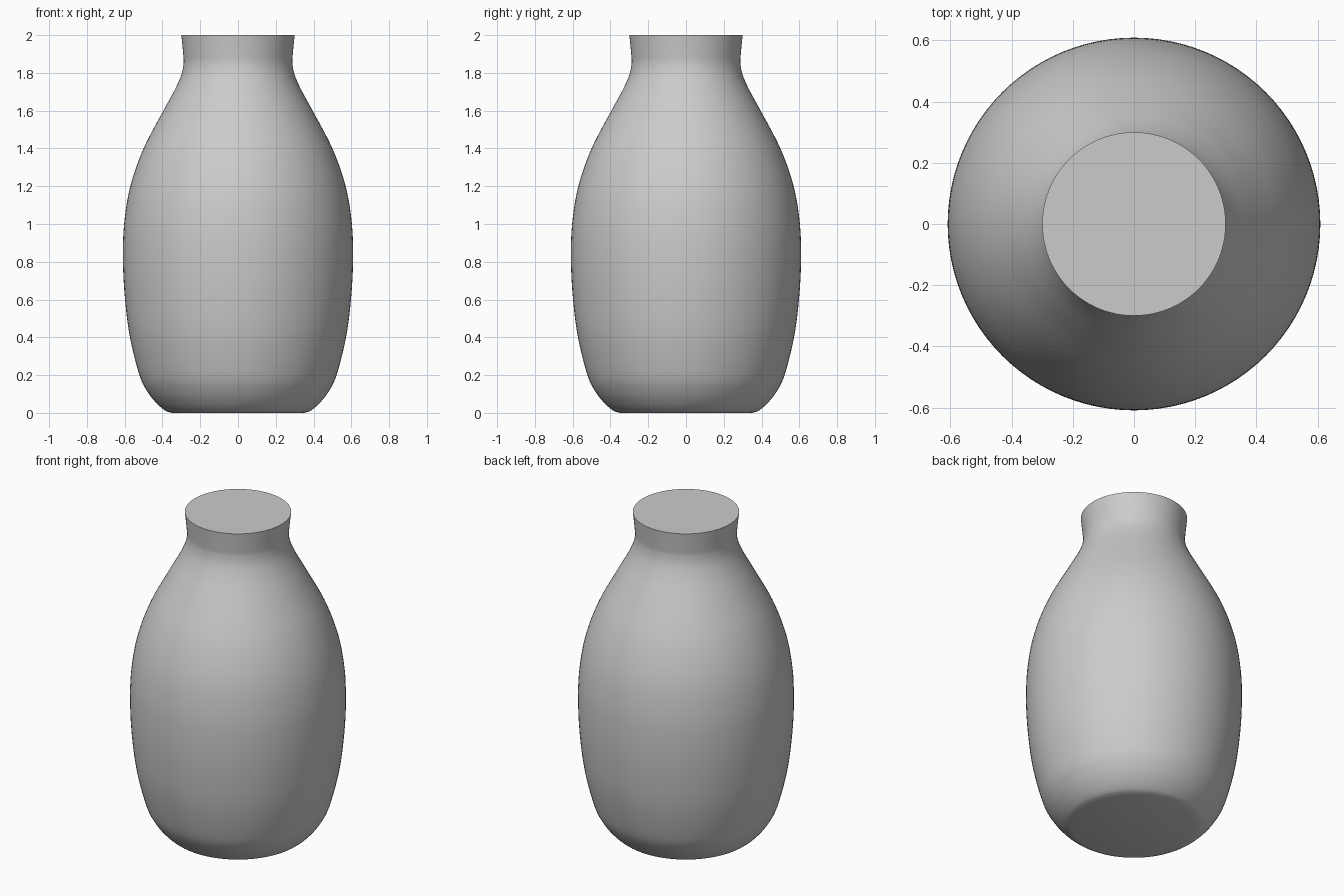
import bpy, bmesh, math
from mathutils import Vector

cube = bpy.data.objects.get("Cube")
if cube:
    bpy.data.objects.remove(cube, do_unlink=True)

SIDES = 96
STEPS = 5

# Plain grey clay
clay = bpy.data.materials.new("grey_clay")
clay.use_nodes = True
grey = (0.6, 0.6, 0.6, 1)
clay.diffuse_color = grey
clay.node_tree.nodes["Principled BSDF"].inputs["Base Color"].default_value = grey

# Half outline (radius, height) from base to rim
outline = [Vector(p) for p in (
    (0.35, 0), (0.385, 0.012), (0.43, 0.05), (0.478, 0.11), (0.522, 0.2),
    (0.572, 0.4), (0.598, 0.6), (0.609, 0.8), (0.603, 1.0), (0.57, 1.2),
    (0.5, 1.4), (0.395, 1.6), (0.335, 1.71), (0.3, 1.79), (0.288, 1.85),
    (0.29, 1.9), (0.3, 2.0))]


def smooth_path(points, steps):
    """Catmull-Rom curve through the points."""
    ext = [2 * points[0] - points[1], *points, 2 * points[-1] - points[-2]]
    path = []
    for a, b, c, d in zip(ext, ext[1:], ext[2:], ext[3:]):
        for i in range(steps):
            t = i / steps
            path.append(b + ((c - a) * t + (2 * a - 5 * b + 4 * c - d) * t ** 2
                             + (3 * b - a - 3 * c + d) * t ** 3) / 2)
    return path + [points[-1]]


# Vase body: rings bridged up the outline, closed by flat caps
bm = bmesh.new()
rings = []
for r, z in smooth_path(outline, STEPS):
    angles = [math.tau * i / SIDES for i in range(SIDES)]
    rings.append([bm.verts.new((r * math.cos(a), r * math.sin(a), z)) for a in angles])
for low, high in zip(rings, rings[1:]):
    for i in range(SIDES):
        j = (i + 1) % SIDES
        bm.faces.new((low[i], low[j], high[j], high[i]))
bm.faces.new(rings[0][::-1])
bm.faces.new(rings[-1])

mesh = bpy.data.meshes.new("vase_body")
bm.to_mesh(mesh)
bm.free()
mesh.materials.append(clay)
vase = bpy.data.objects.new("vase_body", mesh)
bpy.context.collection.objects.link(vase)

# Smooth wall with crisp base and rim edges
bpy.ops.object.select_all(action="DESELECT")
vase.select_set(True)
bpy.context.view_layer.objects.active = vase
bpy.ops.object.shade_smooth_by_angle(angle=math.radians(40))
